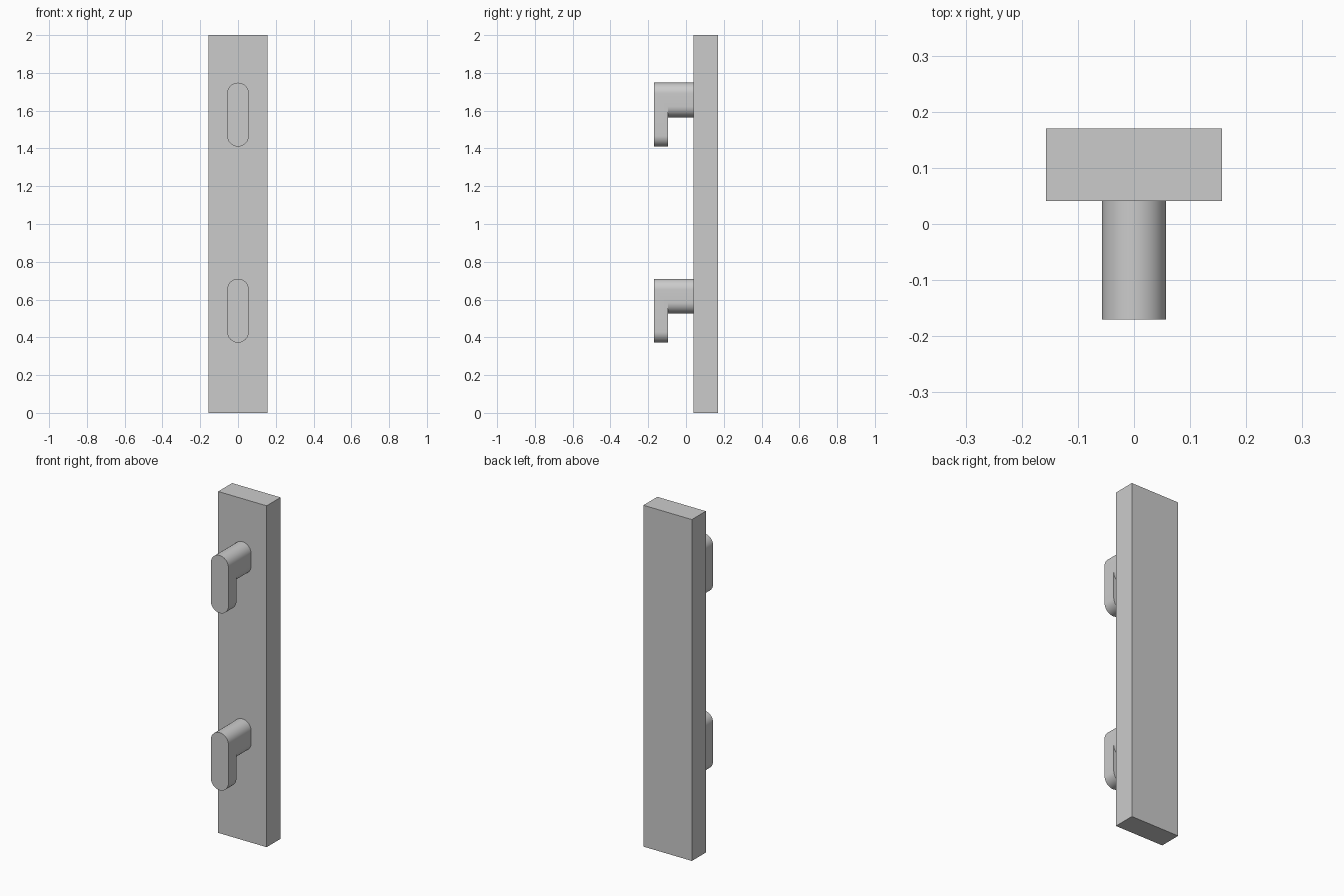
import bpy, bmesh, math

if "Cube" in bpy.data.objects:
    bpy.data.objects.remove(bpy.data.objects["Cube"])

grey = bpy.data.materials.new("light grey")
grey.diffuse_color = (0.6, 0.6, 0.6, 1)
grey.use_nodes = True
grey.node_tree.nodes["Principled BSDF"].inputs["Base Color"].default_value = grey.diffuse_color

R = 0.057                                   # half width of a hook
FRONT, MID, WALL = -0.17, -0.096, 0.041     # depths of the hook faces
STEPS = 24


def finish(name, bm):
    bmesh.ops.recalc_face_normals(bm, faces=bm.faces[:])
    mesh = bpy.data.meshes.new(name)
    bm.to_mesh(mesh)
    bm.free()
    mesh.materials.append(grey)
    obj = bpy.data.objects.new(name, mesh)
    bpy.context.collection.objects.link(obj)
    return obj


def make_hook(name, top):
    bm = bmesh.new()

    def arc(y, zc, sign):
        # half circle from the right edge to the left edge
        return [bm.verts.new((R * math.cos(math.pi * i / STEPS), y,
                              zc + sign * R * math.sin(math.pi * i / STEPS)))
                for i in range(STEPS + 1)]

    z_top, z_arm, z_tip = top - R, top - 0.183 + R, top - 0.338 + R
    top_front, top_wall = arc(FRONT, z_top, 1), arc(WALL, z_top, 1)
    arm_mid, arm_wall = arc(MID, z_arm, -1), arc(WALL, z_arm, -1)
    tip_front, tip_mid = arc(FRONT, z_tip, -1), arc(MID, z_tip, -1)

    # rounded top, arm underside and tip
    for a, b in ((top_front, top_wall), (arm_mid, arm_wall), (tip_front, tip_mid)):
        for i in range(STEPS):
            bm.faces.new((a[i], a[i + 1], b[i + 1], b[i]))
    # flat L-shaped sides
    for e in (0, -1):
        bm.faces.new([r[e] for r in (top_front, tip_front, tip_mid,
                                     arm_mid, arm_wall, top_wall)])
    # front face, back of the tip, and the end on the board
    for a, b in ((top_front, tip_front), (arm_mid, tip_mid), (top_wall, arm_wall)):
        bm.faces.new(a + b[::-1])

    obj = finish(name, bm)
    bpy.ops.object.select_all(action='DESELECT')
    obj.select_set(True)
    bpy.context.view_layer.objects.active = obj
    bpy.ops.object.shade_smooth_by_angle(angle=math.radians(30))


# backing board
bm = bmesh.new()
bmesh.ops.create_cube(bm, size=1)
for v in bm.verts:
    v.co = (v.co.x * 0.314, 0.1055 + v.co.y * 0.129, 1 + v.co.z * 2)
finish("backing_board", bm)

# hooks
make_hook("upper_hook", 1.748)
make_hook("lower_hook", 0.71)
